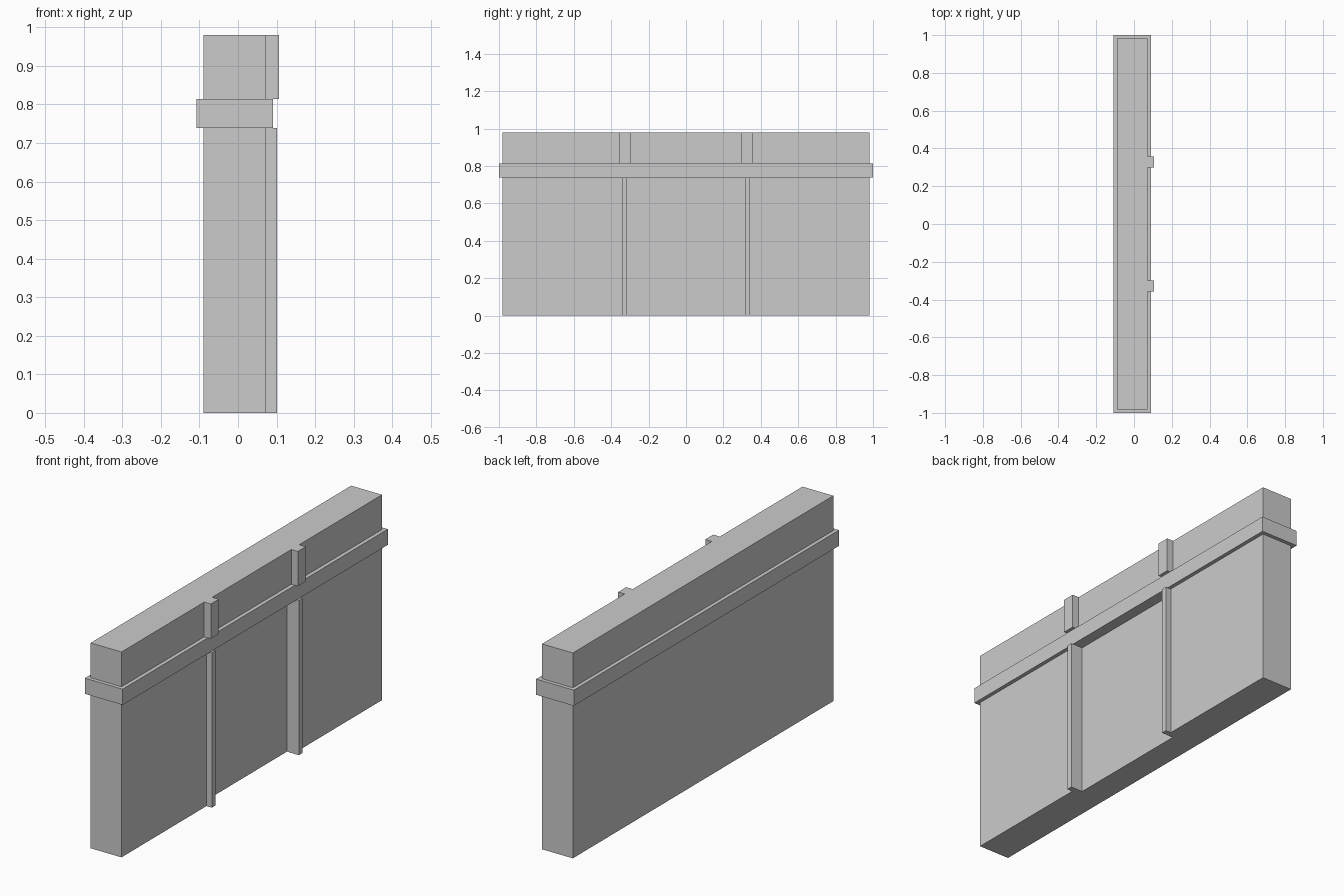
import bpy, bmesh

if "Cube" in bpy.data.objects:
    bpy.data.objects.remove(bpy.data.objects["Cube"])


def prism(name, outline, z0, z1):
    """Extrude a plan outline from z0 to z1."""
    bm = bmesh.new()
    face = bm.faces.new([bm.verts.new((x, y, z0)) for x, y in outline])
    top = bmesh.ops.extrude_face_region(bm, geom=[face])["geom"]
    verts = [v for v in top if isinstance(v, bmesh.types.BMVert)]
    bmesh.ops.translate(bm, verts=verts, vec=(0, 0, z1 - z0))
    bmesh.ops.recalc_face_normals(bm, faces=bm.faces)
    mesh = bpy.data.meshes.new(name)
    bm.to_mesh(mesh)
    bm.free()
    obj = bpy.data.objects.new(name, mesh)
    bpy.context.collection.objects.link(obj)
    return obj


def box(name, x0, x1, y0, y1, z0, z1):
    return prism(name, [(x0, y0), (x1, y0), (x1, y1), (x0, y1)], z0, z1)


BACK, FACE, RECESS = -0.09, 0.0725, 0.038
END = 0.982
RAIL_LOW, RAIL_HIGH, TOP = 0.739, 0.814, 0.98
POST_Y = 0.328

# Lower wall: the middle panel is set back between the two battens
prism("lower_wall", [(BACK, -END), (FACE, -END), (FACE, -POST_Y),
                     (RECESS, -POST_Y), (RECESS, POST_Y), (FACE, POST_Y),
                     (FACE, END), (BACK, END)], 0, RAIL_LOW)

# Rail wrapping the wall, and the plain wall above it
box("rail", -0.108, 0.091, -1, 1, RAIL_LOW, RAIL_HIGH)
box("upper_wall", BACK, FACE, -END, END, RAIL_HIGH, TOP)

# Slim battens below the rail, wider blocks above it
for side, label in ((-1, "left"), (1, "right")):
    y = side * POST_Y
    box("batten_" + label, RECESS, 0.101, y - 0.0135, y + 0.0135, 0, RAIL_LOW)
    box("block_" + label, FACE, 0.107, y - 0.03, y + 0.03, RAIL_HIGH, TOP)
